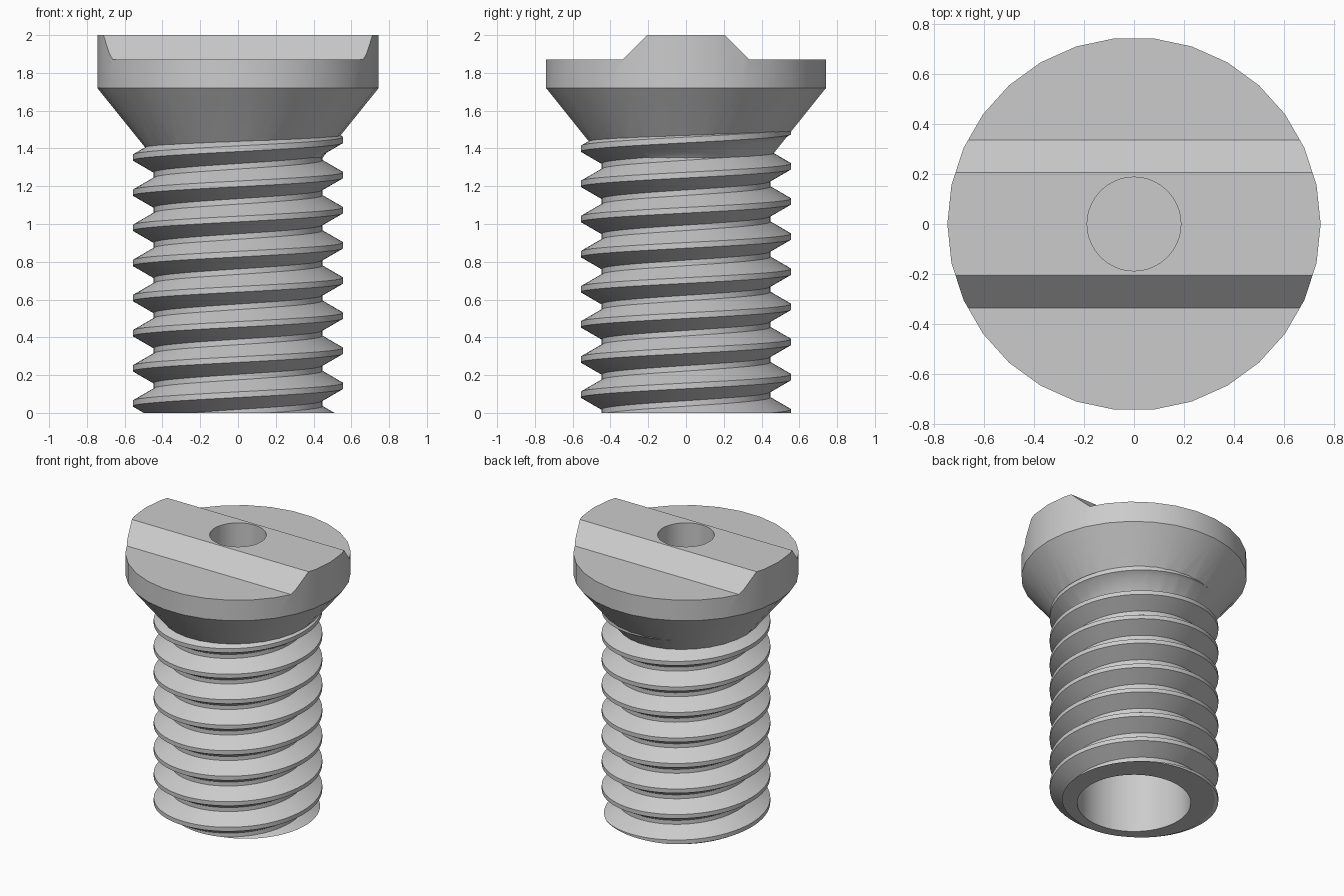
import bpy, bmesh, math
from mathutils import Vector

if "Cube" in bpy.data.objects:
    bpy.data.objects.remove(bpy.data.objects["Cube"], do_unlink=True)

metal = bpy.data.materials.new("grey metal")
metal.use_nodes = True
metal.diffuse_color = (0.6, 0.6, 0.6, 1)
metal.node_tree.nodes["Principled BSDF"].inputs["Base Color"].default_value = metal.diffuse_color


def make_object(name, bm):
    bmesh.ops.recalc_face_normals(bm, faces=bm.faces)
    mesh = bpy.data.meshes.new(name)
    bm.to_mesh(mesh)
    bm.free()
    mesh.materials.append(metal)
    obj = bpy.data.objects.new(name, mesh)
    bpy.context.collection.objects.link(obj)
    return obj


def lathe(name, profile, sides):
    """Closed solid of revolution from (radius, height) points."""
    bm = bmesh.new()
    rings = []
    for r, z in profile:
        angles = [math.tau * i / sides for i in range(sides)]
        rings.append([bm.verts.new((r * math.cos(a), r * math.sin(a), z)) for a in angles])
    for low, high in zip(rings, rings[1:]):
        for i in range(sides):
            j = (i + 1) % sides
            bm.faces.new((low[i], low[j], high[j], high[i]))
    bm.faces.new(rings[0])
    bm.faces.new(rings[-1])
    return make_object(name, bm)


def combine(target, tool, operation):
    mod = target.modifiers.new(operation, "BOOLEAN")
    mod.operation, mod.solver, mod.object = operation, "EXACT", tool
    bpy.context.view_layer.objects.active = target
    bpy.ops.object.modifier_apply(modifier=mod.name)
    bpy.data.objects.remove(tool, do_unlink=True)


def threaded_shank(pitch, root, crest, top):
    """Right-handed helical strip, trimmed flat and capped at both ends."""
    steps, first, last = 72, -2, 9
    flat, start = 0.03, 0.143
    rise = (crest - root) * math.tan(math.radians(30))
    section = [(crest, -flat / 2), (crest, flat / 2),
               (root, flat / 2 + rise), (root, pitch - flat / 2 - rise)]
    bm = bmesh.new()
    rows = []
    for i in range(first * steps, last * steps + 1):
        a = math.tau * i / steps
        z = start + pitch * i / steps
        rows.append([bm.verts.new((r * math.cos(a), r * math.sin(a), z + dz)) for r, dz in section])
    for i in range(len(rows) - steps - 1):
        a = rows[i] + [rows[i + steps][0]]
        b = rows[i + 1] + [rows[i + 1 + steps][0]]
        for k in range(4):
            bm.faces.new((a[k], b[k], b[k + 1], a[k + 1]))
    for height, up in ((0, -1), (top, 1)):
        cut = bmesh.ops.bisect_plane(bm, geom=bm.verts[:] + bm.edges[:] + bm.faces[:],
                                     plane_co=(0, 0, height), plane_no=(0, 0, up),
                                     clear_outer=True)["geom_cut"]
        edges = [e for e in cut if isinstance(e, bmesh.types.BMEdge)]
        bmesh.ops.contextual_create(bm, geom=edges)
    return make_object("threaded_shank", bm)


def shoulder_cutter(side):
    """Wedge that leaves the bevelled drive bar standing on the head."""
    bm = bmesh.new()
    outline = [(0.335, 1.87), (1, 1.87), (1, 2.2), (0.005, 2.2)]
    face = bm.faces.new([bm.verts.new((-1, side * y, z)) for y, z in outline])
    out = bmesh.ops.extrude_face_region(bm, geom=[face])["geom"]
    bmesh.ops.translate(bm, vec=Vector((2, 0, 0)),
                        verts=[v for v in out if isinstance(v, bmesh.types.BMVert)])
    return make_object("shoulder_cutter", bm)


# Countersunk head with a raised drive bar
screw = lathe("screw", [(0.447, 1.35), (0.745, 1.72), (0.745, 2.0)], 30)
for side in (-1, 1):
    combine(screw, shoulder_cutter(side), "DIFFERENCE")

# Threaded shank running up into the head
combine(screw, threaded_shank(0.186, 0.447, 0.557, 1.55), "UNION")

# Blind hole in the top and wide bore in the bottom
combine(screw, lathe("top_hole", [(0.187, 1.5), (0.187, 2.1)], 64), "DIFFERENCE")
combine(screw, lathe("bottom_bore", [(0.375, -0.1), (0.375, 1.2)], 64), "DIFFERENCE")

# Smooth curved walls, crisp edges
bpy.ops.object.select_all(action="DESELECT")
screw.select_set(True)
bpy.context.view_layer.objects.active = screw
bpy.ops.object.shade_smooth_by_angle(angle=math.radians(30))
